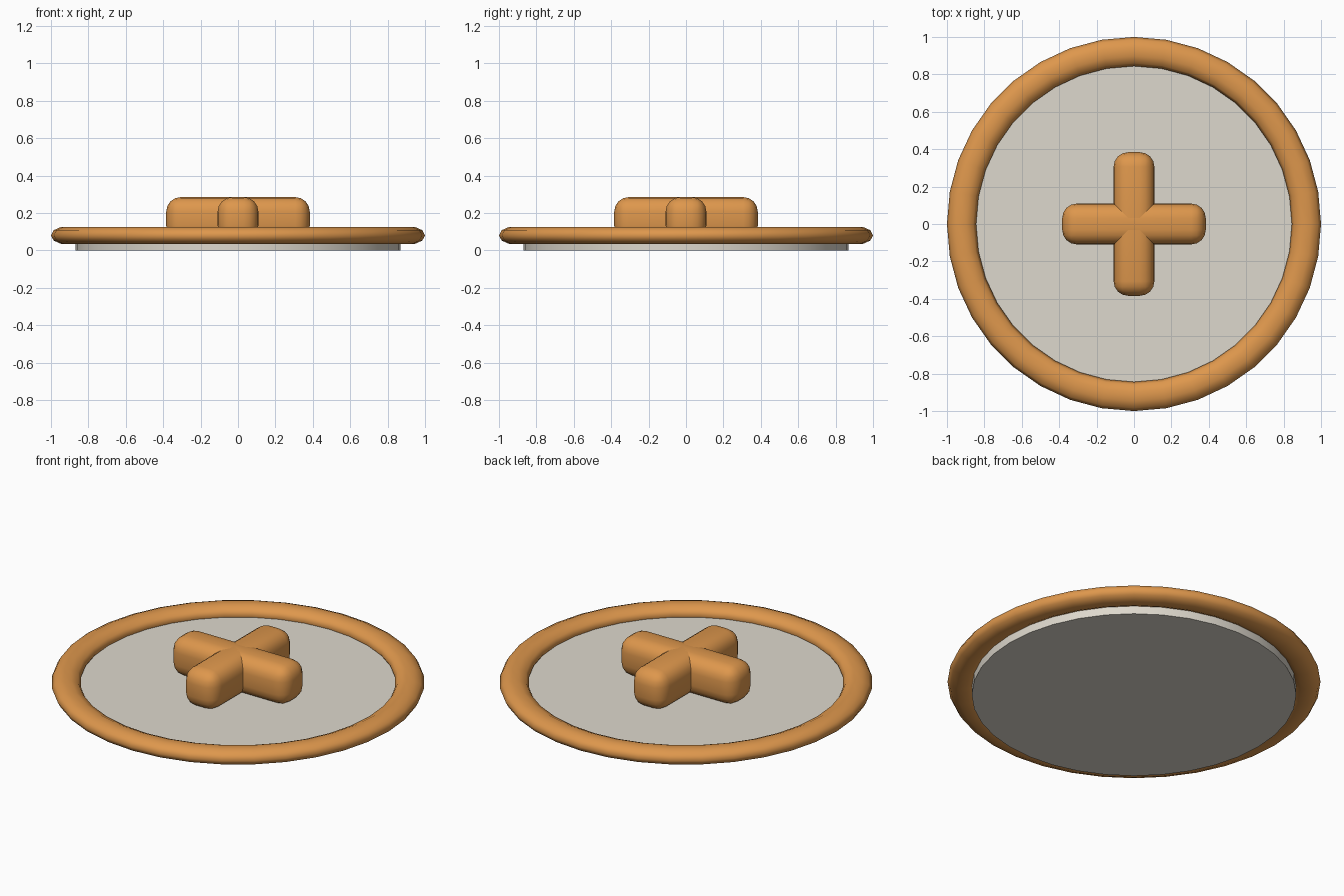
import bpy
import bmesh
import math

if "Cube" in bpy.data.objects:
    bpy.data.objects.remove(bpy.data.objects["Cube"])

SIDES = 36


def material(name, rgb):
    m = bpy.data.materials.new(name)
    m.diffuse_color = (*rgb, 1.0)
    m.use_nodes = True
    m.node_tree.nodes["Principled BSDF"].inputs["Base Color"].default_value = m.diffuse_color
    return m


ORANGE = material("warm orange", (0.73, 0.31, 0.073))
GREY = material("pale warm grey", (0.73, 0.69, 0.61))


def finish(obj, name, mat, angle):
    obj.name = name
    obj.data.materials.clear()
    obj.data.materials.append(mat)
    bpy.ops.object.select_all(action='DESELECT')
    obj.select_set(True)
    bpy.context.view_layer.objects.active = obj
    bpy.ops.object.transform_apply(location=False, rotation=True, scale=True)
    bpy.ops.object.shade_smooth_by_angle(angle=math.radians(angle))


# flat base disc
bpy.ops.mesh.primitive_cylinder_add(vertices=SIDES, radius=0.87, depth=0.07,
                                    location=(0, 0, 0.035))
finish(bpy.context.object, "base_disc", GREY, 30)

# flattened rounded rim
bpy.ops.mesh.primitive_torus_add(major_segments=SIDES, minor_segments=10,
                                 major_radius=0.922, minor_radius=0.078,
                                 location=(0, 0, 0.08))
rim = bpy.context.object
rim.scale.z = 0.61
finish(rim, "rim", ORANGE, 80)


# rounded bars crossing in the middle
def bar(name, size):
    mesh = bpy.data.meshes.new(name)
    bm = bmesh.new()
    bmesh.ops.create_cube(bm, size=1)
    bmesh.ops.scale(bm, vec=size, verts=bm.verts)
    bmesh.ops.bevel(bm, geom=bm.edges[:], offset=0.078, segments=4,
                    profile=0.5, affect='EDGES')
    bm.to_mesh(mesh)
    bm.free()
    obj = bpy.data.objects.new(name, mesh)
    bpy.context.collection.objects.link(obj)
    obj.location.z = 0.17
    finish(obj, name, ORANGE, 60)


bar("cross_bar_x", (0.768, 0.218, 0.23))
bar("cross_bar_y", (0.218, 0.768, 0.23))
